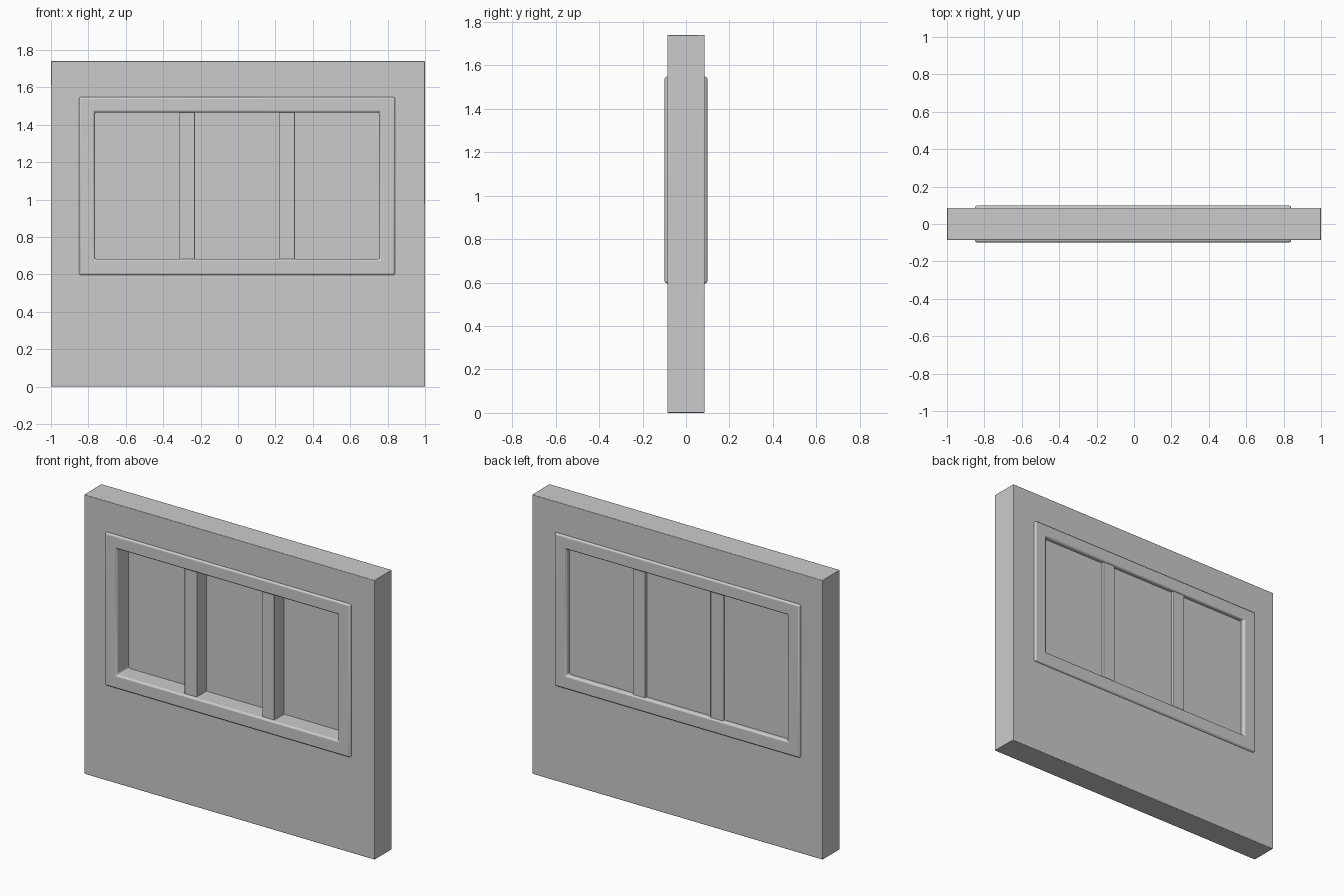
import bpy, bmesh, math

cube = bpy.data.objects.get("Cube")
if cube:
    bpy.data.objects.remove(cube, do_unlink=True)

# Single plain grey
grey = bpy.data.materials.new("plain grey")
colour = (0.6, 0.6, 0.6, 1)
grey.diffuse_color = colour
grey.use_nodes = True
grey.node_tree.nodes["Principled BSDF"].inputs["Base Color"].default_value = colour


def finish(name, bm, bevel):
    bmesh.ops.recalc_face_normals(bm, faces=bm.faces)
    mesh = bpy.data.meshes.new(name)
    bm.to_mesh(mesh)
    bm.free()
    mesh.materials.append(grey)
    obj = bpy.data.objects.new(name, mesh)
    bpy.context.collection.objects.link(obj)
    if bevel:
        mod = obj.modifiers.new("soft edges", "BEVEL")
        mod.width = bevel
        mod.segments = 2
        mod.limit_method = "ANGLE"
        bpy.ops.object.select_all(action="DESELECT")
        obj.select_set(True)
        bpy.context.view_layer.objects.active = obj
        bpy.ops.object.shade_smooth_by_angle(angle=math.radians(50))
        weighted = obj.modifiers.new("flat faces", "WEIGHTED_NORMAL")
        weighted.keep_sharp = True
    return obj


def rect_loop(bm, rect, y):
    x0, x1, z0, z1 = rect
    return [bm.verts.new((x, y, z)) for x, z in ((x0, z0), (x1, z0), (x1, z1), (x0, z1))]


def slab(name, rect, y0, y1, hole=None, bevel=0.0):
    """Upright rectangular slab, optionally with a rectangular opening."""
    bm = bmesh.new()
    loops = [rect_loop(bm, rect, y0), rect_loop(bm, rect, y1)]
    if hole:
        loops += [rect_loop(bm, hole, y1), rect_loop(bm, hole, y0)]
        pairs = zip(loops, loops[1:] + loops[:1])
    else:
        bm.faces.new(loops[0])
        bm.faces.new(loops[1])
        pairs = [loops]
    for a, b in pairs:
        for i in range(4):
            j = (i + 1) % 4
            bm.faces.new((a[i], a[j], b[j], b[i]))
    return finish(name, bm, bevel)


outer = (-0.85, 0.84, 0.596, 1.548)
inner = (-0.765, 0.755, 0.682, 1.466)
middle = tuple((a + b) / 2 for a, b in zip(outer, inner))

# Wall panel with the window opening
slab("wall", (-1, 1, 0, 1.74), -0.085, 0.085, middle, 0.004)

# Window frame standing proud on both faces
slab("window_frame", outer, -0.098, 0.098, inner, 0.01)

# Pane set towards the back
slab("window_pane", middle, 0.018, 0.07)

# Two upright mullions
for side, x in (("right", -0.272), ("left", 0.263)):
    slab(side + "_mullion", (x - 0.042, x + 0.042, 0.67, 1.48), -0.078, 0.088, bevel=0.003)
